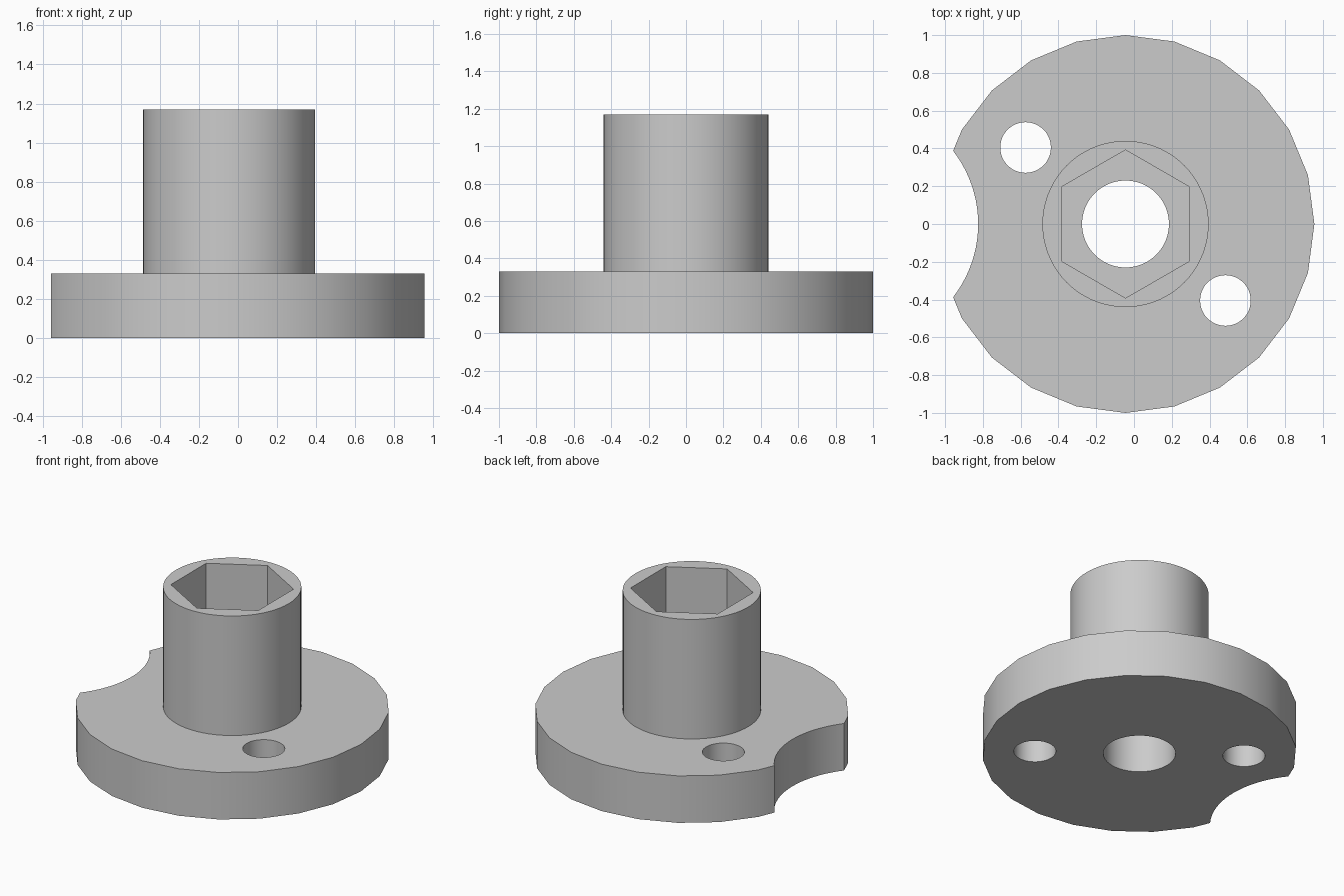
import bpy
import bmesh
from math import radians

if "Cube" in bpy.data.objects:
    bpy.data.objects.remove(bpy.data.objects["Cube"], do_unlink=True)

AXIS_X = -0.045
FLANGE_TOP, HUB_TOP = 0.33, 1.17

steel = bpy.data.materials.new("grey_steel")
steel.use_nodes = True
GREY = (0.6, 0.6, 0.6, 1)
steel.diffuse_color = GREY
steel.node_tree.nodes["Principled BSDF"].inputs["Base Color"].default_value = GREY


def cylinder(name, radius, sides, bottom, top, x=0.0, y=0.0, turn=0.0):
    """Upright prism, placed relative to the shaft axis."""
    bpy.ops.mesh.primitive_cylinder_add(
        vertices=sides, radius=radius, depth=top - bottom,
        location=(AXIS_X + x, y, (bottom + top) / 2), rotation=(0, 0, turn))
    obj = bpy.context.object
    obj.name = obj.data.name = name
    obj.data.materials.append(steel)
    bpy.ops.object.transform_apply(location=True, rotation=True, scale=True)
    return obj


def cut(body, cutters):
    """Subtract every cutter from the body, then discard the cutters."""
    for cutter in cutters:
        cutter.hide_render = True
        mod = body.modifiers.new("cut", 'BOOLEAN')
        mod.operation = 'DIFFERENCE'
        mod.solver = 'EXACT'
        mod.object = cutter
        bpy.context.view_layer.objects.active = body
        bpy.ops.object.modifier_apply(modifier=mod.name)
        bpy.data.objects.remove(cutter, do_unlink=True)


def smooth(obj):
    bpy.ops.object.select_all(action='DESELECT')
    obj.select_set(True)
    bpy.context.view_layer.objects.active = obj
    bpy.ops.object.shade_smooth_by_angle(angle=radians(30))


# Flange: coarse disc with bore, two bolt holes and a round side notch
flange = cylinder("flange", 1.0, 24, 0, FLANGE_TOP)
low, high = -0.1, FLANGE_TOP + 0.1
cutters = [cylinder("bore_cutter", 0.23, 64, low, high),
           cylinder("notch_cutter", 0.632, 96, low, high, x=-1.412)]
for side in (-1, 1):
    cutters.append(cylinder("bolt_hole_cutter", 0.134, 48, low, high,
                            x=0.529 * side, y=-0.405 * side))
cut(flange, cutters)
smooth(flange)

# Hub: round tube with a hexagonal socket down to the flange
hub = cylinder("socket_hub", 0.44, 72, FLANGE_TOP, HUB_TOP)
cut(hub, [cylinder("hex_cutter", 0.392, 6, FLANGE_TOP - 0.1, HUB_TOP + 0.1)])

# Open the hub's hidden underside where it joins the flange
bm = bmesh.new()
bm.from_mesh(hub.data)
bm.normal_update()
under = [f for f in bm.faces if f.normal.z < -0.9]
bmesh.ops.delete(bm, geom=under, context='FACES')
bm.to_mesh(hub.data)
bm.free()
smooth(hub)
